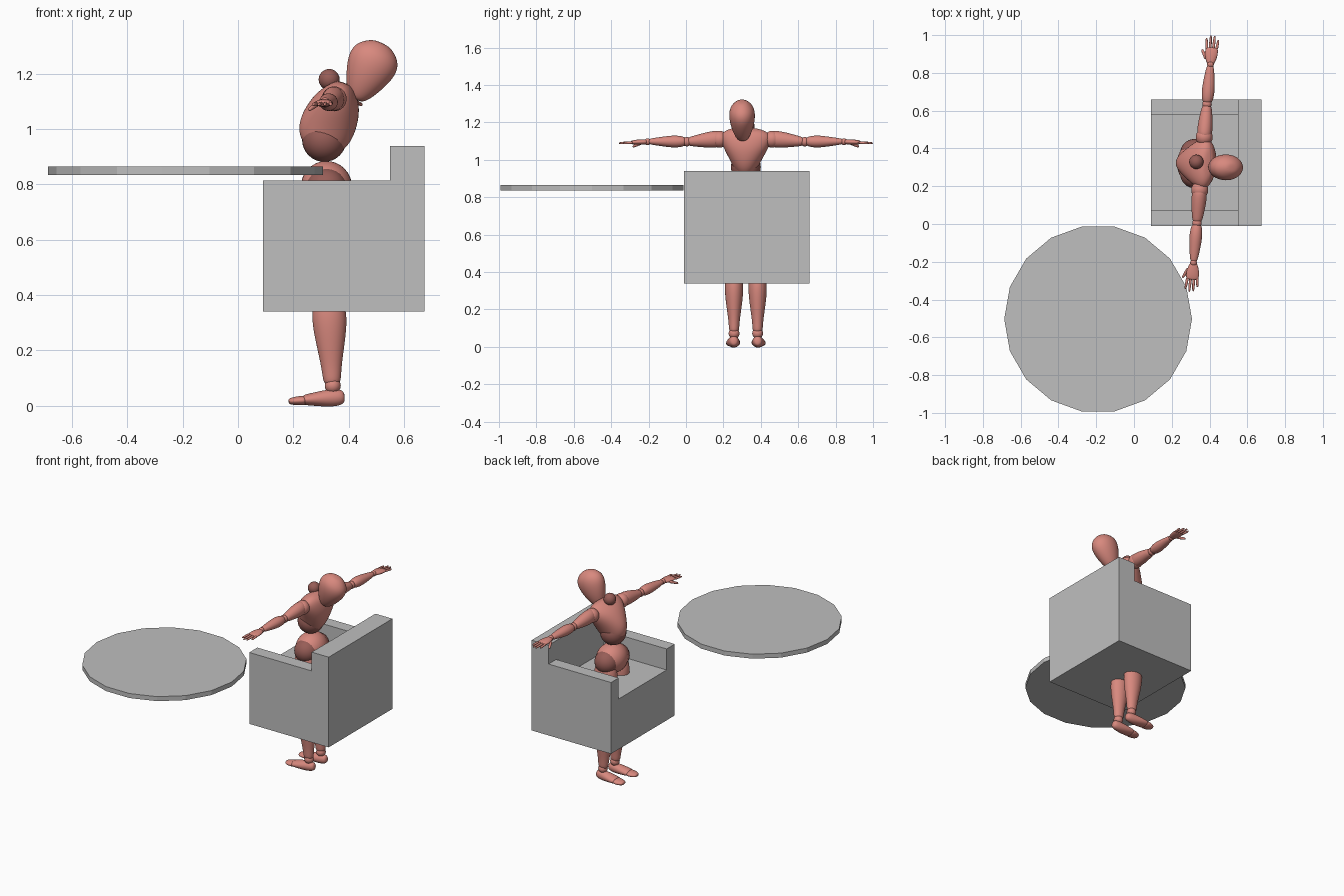
import bpy, bmesh, math
from mathutils import Vector, Matrix

if "Cube" in bpy.data.objects:
    bpy.data.objects.remove(bpy.data.objects["Cube"])


def material(name, rgb):
    m = bpy.data.materials.new(name)
    m.use_nodes = True
    m.diffuse_color = (*rgb, 1)
    m.node_tree.nodes["Principled BSDF"].inputs["Base Color"].default_value = (*rgb, 1)
    return m


GREY = material("furniture_grey", (0.52, 0.52, 0.52))
PINK = material("body_pink", (0.69, 0.25, 0.21))
DARK = material("joint_dark_red", (0.31, 0.11, 0.095))


def finish(name, bm, mat, smooth=False):
    bmesh.ops.recalc_face_normals(bm, faces=bm.faces)
    mesh = bpy.data.meshes.new(name)
    bm.to_mesh(mesh)
    bm.free()
    mesh.materials.append(mat)
    mesh.polygons.foreach_set("use_smooth", [smooth] * len(mesh.polygons))
    ob = bpy.data.objects.new(name, mesh)
    bpy.context.collection.objects.link(ob)
    return ob


def ball(name, centre, radius, mat=PINK, scale=(1, 1, 1)):
    bm = bmesh.new()
    bmesh.ops.create_uvsphere(bm, u_segments=32, v_segments=16, radius=radius)
    bmesh.ops.scale(bm, vec=scale, verts=bm.verts)
    bmesh.ops.translate(bm, vec=centre, verts=bm.verts)
    return finish(name, bm, mat, True)


def loft(name, a, b, sections, wide=(0, 1, 0), mat=PINK, levels=2, sides=12):
    """Rounded body from a to b; each section is (position, half width, half depth)."""
    a, b = Vector(a), Vector(b)
    axis = (b - a).normalized()
    w = Vector(wide)
    w = (w - axis * w.dot(axis)).normalized()
    d = axis.cross(w)
    bm = bmesh.new()
    rings = []
    for t, rw, rd in sections:
        c = a.lerp(b, t)
        rings.append([bm.verts.new(c + w * rw * math.cos(k * math.tau / sides)
                                   + d * rd * math.sin(k * math.tau / sides))
                      for k in range(sides)])
    for r, s in zip(rings, rings[1:]):
        for k in range(sides):
            n = (k + 1) % sides
            bm.faces.new((r[k], r[n], s[n], s[k]))
    bm.faces.new(rings[0])
    bm.faces.new(rings[-1])
    ob = finish(name, bm, mat, True)
    sub = ob.modifiers.new("round", "SUBSURF")
    sub.levels = sub.render_levels = levels
    return ob


# Armchair: slices of an L profile, a low one for the seat between two arms
def chair_slice(name, y0, y1, top):
    profile = [(0.09, 0.34), (0.675, 0.34), (0.675, 0.94), (0.55, 0.94), (0.55, top), (0.09, top)]
    bm = bmesh.new()
    face = bm.faces.new([bm.verts.new((x, y0, z)) for x, z in profile])
    new = bmesh.ops.extrude_face_region(bm, geom=[face])["geom"]
    bmesh.ops.translate(bm, vec=(0, y1 - y0, 0),
                        verts=[v for v in new if isinstance(v, bmesh.types.BMVert)])
    finish(name, bm, GREY)


chair_slice("chair_right_arm", -0.01, 0.075, 0.815)
chair_slice("chair_seat", 0.075, 0.58, 0.675)
chair_slice("chair_left_arm", 0.58, 0.66, 0.815)

# Round table top
bm = bmesh.new()
bmesh.ops.create_cone(bm, cap_ends=True, segments=18, radius1=0.497, radius2=0.497, depth=0.03,
                      matrix=Matrix.Translation((-0.19, -0.503, 0.85)) @ Matrix.Rotation(math.pi / 2, 4, "Z"))
finish("table_top", bm, GREY)

# Head and torso, leaning back
MID = 0.32
TWIST = (0.085, 1, 0)
loft("head", (0.425, 0.303, 1.107), (0.522, 0.298, 1.312),
     [(0, 0.02, 0.02), (0.06, 0.036, 0.042), (0.28, 0.058, 0.07), (0.5, 0.07, 0.09),
      (0.68, 0.073, 0.097), (0.84, 0.065, 0.085), (0.96, 0.038, 0.05), (1, 0.018, 0.022)])
ball("neck_ball", (0.33, 0.329, 1.18), 0.038, DARK)
loft("chest", (0.285, MID, 0.925), (0.392, MID, 1.165),
     [(0, 0.04, 0.055), (0.1, 0.062, 0.085), (0.25, 0.078, 0.104), (0.45, 0.105, 0.106),
      (0.7, 0.14, 0.092), (0.88, 0.14, 0.062), (0.97, 0.1, 0.04), (1, 0.06, 0.02)], TWIST)
ball("waist_ball", (0.312, MID, 0.962), 0.08, DARK)
ball("pelvis", (0.32, MID, 0.79), 0.1, PINK, (0.93, 1.1, 0.95))


# Arms stretched along a slightly twisted line through the shoulders
def arm_point(side, d, z, dx=0):
    return (0.36 + 0.085 * side * d + dx, MID + side * d, z)


for side, label in ((1, "left"), (-1, "right")):
    def at(d, z, dx=0):
        return arm_point(side, d, z, dx)

    fwd = (1, -0.085, 0)
    ball(label + "_shoulder", at(0.14, 1.11), 0.045)
    loft(label + "_upper_arm", at(0.135, 1.113), at(0.31, 1.097),
         [(0, 0.03, 0.035), (0.08, 0.042, 0.048), (0.4, 0.042, 0.044),
          (0.75, 0.033, 0.032), (0.95, 0.027, 0.025), (1, 0.018, 0.017)], fwd)
    ball(label + "_elbow", at(0.315, 1.097), 0.025)
    loft(label + "_forearm", at(0.32, 1.098), at(0.52, 1.098),
         [(0, 0.018, 0.018), (0.06, 0.03, 0.028), (0.3, 0.037, 0.036),
          (0.65, 0.03, 0.026), (0.95, 0.021, 0.017), (1, 0.014, 0.012)], fwd)
    ball(label + "_wrist", at(0.525, 1.097), 0.018)
    loft(label + "_palm", at(0.525, 1.097), at(0.615, 1.093),
         [(0, 0.015, 0.01), (0.12, 0.025, 0.015), (0.6, 0.037, 0.015),
          (0.92, 0.034, 0.011), (1, 0.028, 0.007)], fwd)
    finger = [(0, 0.0075, 0.0075), (0.1, 0.0085, 0.008), (0.85, 0.007, 0.007), (1, 0.004, 0.004)]
    for i, tip in enumerate((0.665, 0.68, 0.677, 0.655)):
        dx = (i - 1.5) * 0.017
        loft(f"{label}_finger_{i + 1}", at(0.605, 1.093, dx), at(tip, 1.089, dx * 1.25),
             finger, fwd, levels=1, sides=8)
    loft(label + "_thumb", at(0.555, 1.092, -0.025), at(0.605, 1.07, -0.052),
         [(t, w * 1.2, d * 1.2) for t, w, d in finger], fwd, levels=1, sides=8)

    # Legs, straight down through the seat
    y = MID + side * 0.063
    ball(label + "_hip_ball", (0.32, MID + side * 0.055, 0.785), 0.075, DARK)
    loft(label + "_thigh", (0.32, y, 0.79), (0.33, y, 0.4),
         [(0, 0.035, 0.045), (0.08, 0.055, 0.075), (0.3, 0.062, 0.085),
          (0.7, 0.055, 0.068), (0.95, 0.045, 0.055), (1, 0.03, 0.035)])
    ball(label + "_knee", (0.33, y, 0.39), 0.045)
    loft(label + "_shin", (0.328, y, 0.385), (0.341, y, 0.075),
         [(0, 0.035, 0.045), (0.06, 0.048, 0.06), (0.25, 0.053, 0.067), (0.5, 0.045, 0.055),
          (0.8, 0.03, 0.037), (0.95, 0.029, 0.034), (1, 0.02, 0.025)])
    ball(label + "_ankle", (0.343, y, 0.072), 0.029)
    loft(label + "_foot", (0.387, y, 0.031), (0.235, y + side * 0.006, 0.02),
         [(0, 0.015, 0.018), (0.1, 0.027, 0.03), (0.35, 0.033, 0.034),
          (0.7, 0.039, 0.026), (0.95, 0.039, 0.02), (1, 0.032, 0.016)])
    loft(label + "_toes", (0.246, y + side * 0.006, 0.019), (0.183, y + side * 0.008, 0.015),
         [(0, 0.032, 0.015), (0.12, 0.039, 0.019), (0.6, 0.036, 0.016),
          (0.92, 0.024, 0.012), (1, 0.014, 0.007)])
